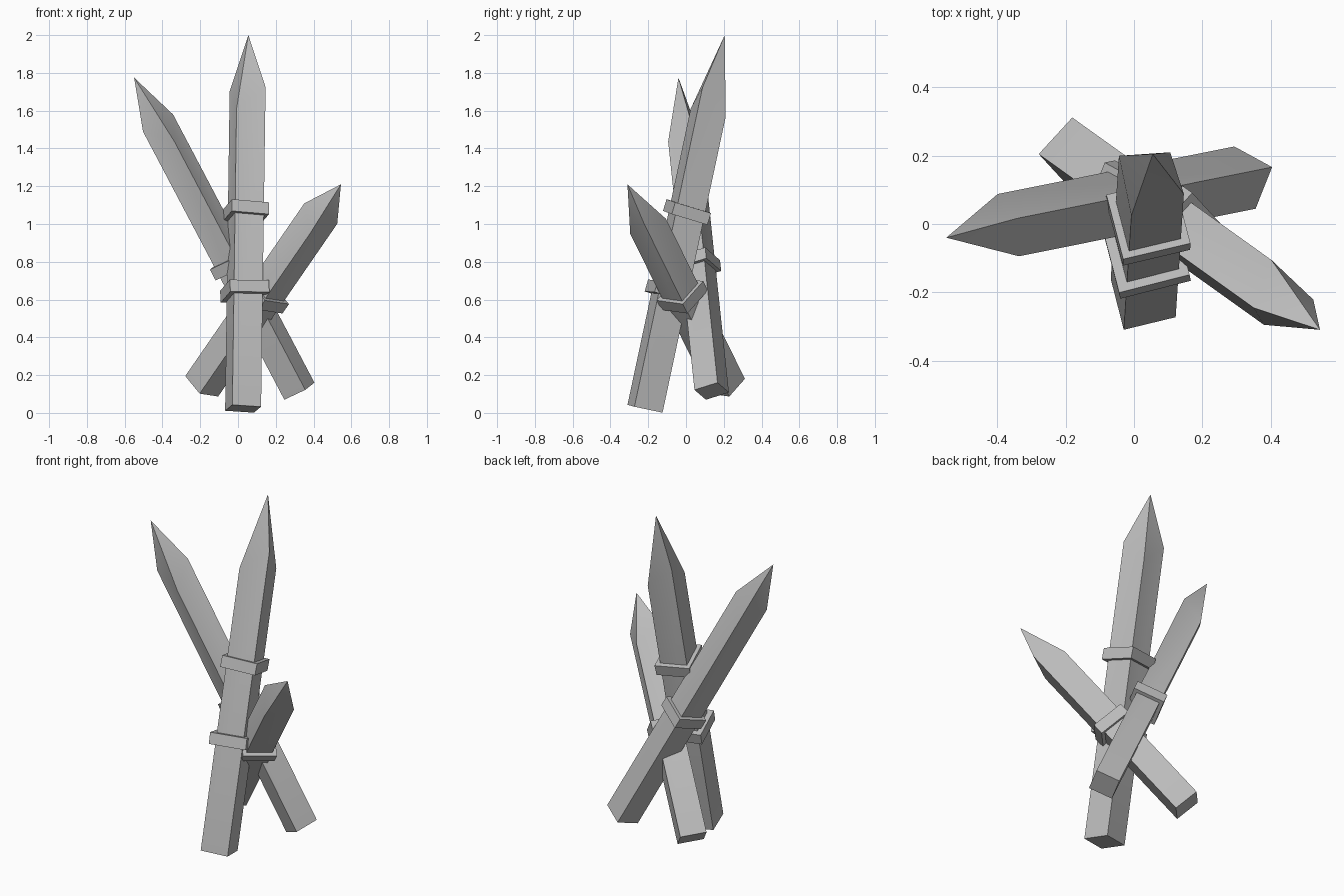
import bpy
import bmesh
from math import radians
from mathutils import Vector

cube = bpy.data.objects.get("Cube")
if cube:
    bpy.data.objects.remove(cube, do_unlink=True)

# Single grey material
grey = bpy.data.materials.new("weathered grey")
grey.use_nodes = True
GREY = (0.5, 0.5, 0.5, 1)
grey.diffuse_color = GREY
grey.node_tree.nodes["Principled BSDF"].inputs["Base Color"].default_value = GREY


def finish(name, bm):
    """Turn a bmesh into a shaded object."""
    bmesh.ops.recalc_face_normals(bm, faces=bm.faces)
    mesh = bpy.data.meshes.new(name)
    bm.to_mesh(mesh)
    bm.free()
    mesh.materials.append(grey)
    obj = bpy.data.objects.new(name, mesh)
    bpy.context.scene.collection.objects.link(obj)
    bpy.ops.object.select_all(action='DESELECT')
    bpy.context.view_layer.objects.active = obj
    obj.select_set(True)
    bpy.ops.object.shade_smooth_by_angle(angle=radians(30))
    return obj


def corner_offsets(axis, corner):
    """Four offsets of a square section at right angles to the axis."""
    first = corner - axis * corner.dot(axis)
    second = axis.cross(first)
    return [first, second, -first, -second]


def ring(bm, centre, offsets):
    return [bm.verts.new(centre + o) for o in offsets]


def bridge(bm, lower, upper):
    for i in range(4):
        j = (i + 1) % 4
        bm.faces.new((lower[i], lower[j], upper[j], upper[i]))


def stake(name, base, tip, corner):
    """Square post whose point starts lower on two opposite corners."""
    base, tip = Vector(base), Vector(tip)
    axis = (tip - base).normalized()
    length = (tip - base).length
    offsets = corner_offsets(axis, Vector(corner) - base)
    bm = bmesh.new()
    foot = ring(bm, base, offsets)
    shoulder = [bm.verts.new(base + o + axis * length * (0.855 if i % 2 else 0.792))
                for i, o in enumerate(offsets)]
    point = bm.verts.new(tip)
    bm.faces.new(foot)
    bridge(bm, foot, shoulder)
    for i in range(4):
        bm.faces.new((shoulder[i], shoulder[(i + 1) % 4], point))
    finish(name, bm)
    return base, axis, offsets[0]


def band(name, post, along, scale, tilt=(0, 0, 0), height=0.065):
    """Square collar wrapped round a stake."""
    base, axis, corner = post
    centre = base + axis * along
    normal = (axis + Vector(tilt)).normalized()
    offsets = corner_offsets(normal, corner * scale)
    bm = bmesh.new()
    lower = ring(bm, centre - normal * height / 2, offsets)
    upper = ring(bm, centre + normal * height / 2, offsets)
    bm.faces.new(lower)
    bm.faces.new(upper)
    bridge(bm, lower, upper)
    finish(name, bm)


# Three crossed stakes: base centre, tip, one foot corner
tall = stake("tall_stake", (0.027, -0.217, 0.022), (0.055, 0.205, 2.0),
             (-0.03, -0.31, 0.042))
right = stake("right_leaning_stake", (0.325, 0.136, 0.115), (-0.55, -0.04, 1.775),
              (0.298, 0.228, 0.10))
left = stake("left_leaning_stake", (-0.192, 0.217, 0.141), (0.545, -0.31, 1.21),
             (-0.181, 0.312, 0.18))

# Collars
band("tall_stake_upper_band", tall, 1.065, 1.3, (0, 0.09, 0))
band("tall_stake_lower_band", tall, 0.635, 1.36, (-0.07, 0.07, 0))
band("right_leaning_band", right, 0.765, 1.3)
band("left_leaning_band", left, 0.63, 1.3)
